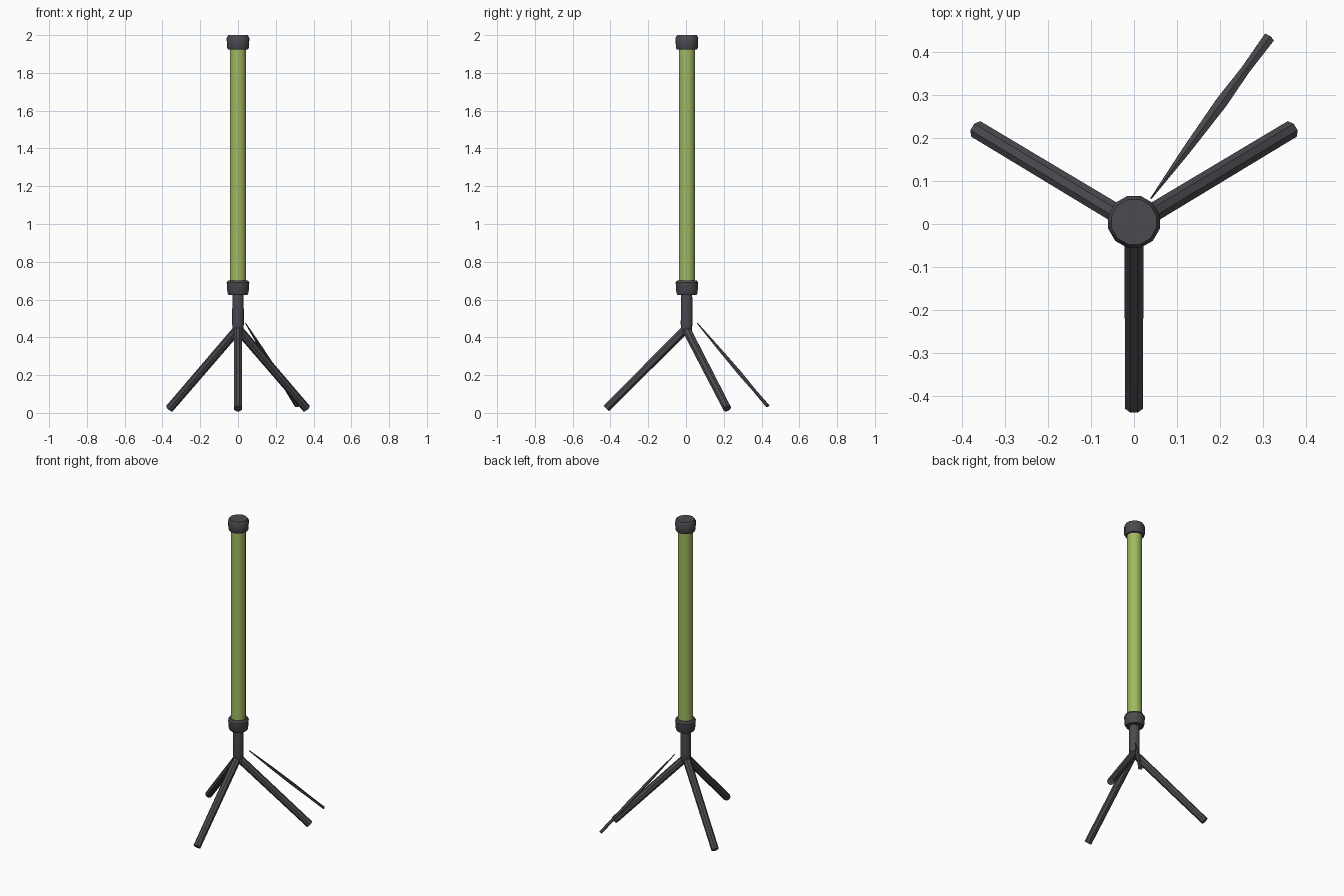
import bpy, bmesh
from math import pi, cos, sin, radians
from mathutils import Vector

if "Cube" in bpy.data.objects:
    bpy.data.objects.remove(bpy.data.objects["Cube"])


def material(name, rgb):
    m = bpy.data.materials.new(name)
    m.diffuse_color = (*rgb, 1)
    m.use_nodes = True
    m.node_tree.nodes["Principled BSDF"].inputs["Base Color"].default_value = m.diffuse_color
    return m


DARK = material("dark_grey", (0.07, 0.07, 0.08))
GREEN = material("green", (0.36, 0.48, 0.12))


def loft(name, stations, sides, mat, up=Vector((0, 0, 1)), angle=35):
    """Closed tube through stations of (centre, half width, half height)."""
    axis = (Vector(stations[-1][0]) - Vector(stations[0][0])).normalized()
    if abs(axis.z) > 0.99:
        up = Vector((0, 1, 0))
    side = axis.cross(up).normalized()
    top = side.cross(axis).normalized()
    bm = bmesh.new()
    rings = []
    for c, w, h in stations:
        ring = []
        for i in range(sides):
            a = 2 * pi * (i + 0.5) / sides
            ring.append(bm.verts.new(Vector(c) + side * w * cos(a) + top * h * sin(a)))
        rings.append(ring)
    for r0, r1 in zip(rings, rings[1:]):
        for i in range(sides):
            j = (i + 1) % sides
            bm.faces.new((r0[i], r0[j], r1[j], r1[i]))
    bm.faces.new(rings[0])
    bm.faces.new(rings[-1])
    bmesh.ops.recalc_face_normals(bm, faces=bm.faces)
    mesh = bpy.data.meshes.new(name)
    bm.to_mesh(mesh)
    bm.free()
    ob = bpy.data.objects.new(name, mesh)
    bpy.context.collection.objects.link(ob)
    mesh.materials.append(mat)
    bpy.context.view_layer.objects.active = ob
    ob.select_set(True)
    bpy.ops.object.shade_smooth_by_angle(angle=radians(angle))
    ob.select_set(False)
    return ob


def upright(name, profile, sides, mat, y=0.005):
    return loft(name, [((0, y, z), r, r) for z, r in profile], sides, mat)


# Light tube
upright("tube", [(0.68, 0.044), (1.95, 0.044)], 16, GREEN)

# Collars at both ends of the tube
upright("lower_collar", [(0.625, 0.052), (0.635, 0.058), (0.69, 0.062), (0.702, 0.054)], 12, DARK)
upright("top_cap", [(1.925, 0.056), (1.935, 0.061), (1.985, 0.062), (2.0, 0.054)], 12, DARK)

# Short post ending in a rounded hub
upright("post", [(0.41, 0.018), (0.425, 0.028), (0.47, 0.032), (0.64, 0.031)], 12, DARK, 0.003)

# Three splayed tripod legs
for label, deg in (("front", -90), ("right", 31), ("left", 149)):
    d = Vector((cos(radians(deg)), sin(radians(deg)), 0))
    loft(label + "_leg", [(Vector((0, 0, 0.445)), 0.024, 0.024),
                          (d * 0.423 + Vector((0, 0, 0.023)), 0.0225, 0.0225)], 8, DARK)

# Thin tapered rear strut, pointed at its upper end
start, end = Vector((0.04, 0.06, 0.475)), Vector((0.313, 0.432, 0.036))
loft("rear_strut", [(start.lerp(end, t), w, h) for t, w, h in
                    ((0, 0.002, 0.003), (0.3, 0.011, 0.008), (0.6, 0.016, 0.010),
                     (0.8, 0.012, 0.008), (1, 0.015, 0.008))], 6, DARK)
